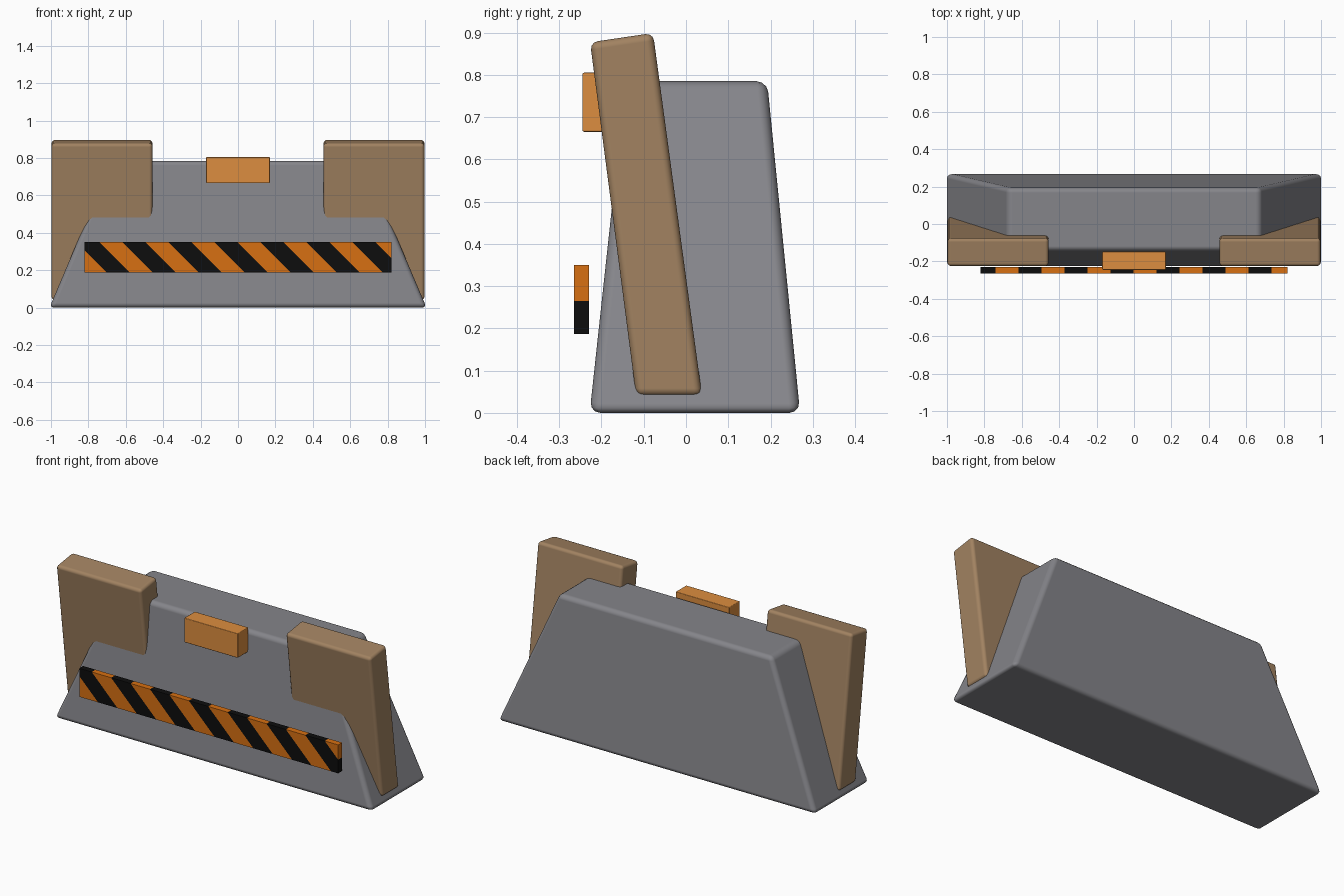
import bpy
import bmesh
import math
from mathutils import Vector

cube = bpy.data.objects.get("Cube")
if cube:
    bpy.data.objects.remove(cube, do_unlink=True)


def material(name, rgb):
    mat = bpy.data.materials.new(name)
    mat.use_nodes = True
    color = (*rgb, 1.0)
    mat.diffuse_color = color
    mat.node_tree.nodes["Principled BSDF"].inputs["Base Color"].default_value = color
    return mat


concrete = material("concrete grey", (0.235, 0.235, 0.255))
wood = material("board brown", (0.36, 0.225, 0.12))
amber = material("lamp amber", (0.72, 0.27, 0.05))
orange = material("stripe orange", (0.68, 0.16, 0.006))
black = material("stripe black", (0.004, 0.004, 0.004))


def finish(name, bm, mats, bevel=0.0, segments=3):
    """Turn a bmesh into an object with rounded edges."""
    bmesh.ops.recalc_face_normals(bm, faces=bm.faces)
    mesh = bpy.data.meshes.new(name)
    bm.to_mesh(mesh)
    bm.free()
    obj = bpy.data.objects.new(name, mesh)
    bpy.context.collection.objects.link(obj)
    for mat in mats:
        mesh.materials.append(mat)
    if bevel:
        mod = obj.modifiers.new("rounded edges", "BEVEL")
        mod.width = bevel
        mod.segments = segments
        mod.limit_method = "ANGLE"
        mod.harden_normals = True
        bpy.ops.object.select_all(action="DESELECT")
        obj.select_set(True)
        bpy.context.view_layer.objects.active = obj
        bpy.ops.object.shade_smooth_by_angle(angle=math.radians(40))
    return obj


def loft(rings):
    """Closed solid between two matching rings of points."""
    bm = bmesh.new()
    a, b = [[bm.verts.new(p) for p in ring] for ring in rings]
    bm.faces.new(a)
    bm.faces.new(b)
    for i in range(len(a)):
        j = (i + 1) % len(a)
        bm.faces.new((a[i], a[j], b[j], b[i]))
    return bm


def rectangle(x, y0, y1, z):
    return [(-x, y0, z), (x, y0, z), (x, y1, z), (-x, y1, z)]


# Tapered barrier body
finish("barrier_body", loft([rectangle(1.008, -0.228, 0.27, 0.0),
                             rectangle(0.675, -0.143, 0.192, 0.785)]),
       [concrete], 0.025)

# Leaning boards at both ends
profile = [(-0.118, 0.04), (0.038, 0.04), (-0.078, 0.899), (-0.227, 0.877)]
for side, sign in (("left", 1), ("right", -1)):
    rings = [[(sign * x, y, z) for y, z in profile] for x in (0.457, 0.997)]
    finish(side + "_board", loft(rings), [wood], 0.018)

# Lamp block at the top of the front
finish("lamp_block", loft([rectangle(0.17, -0.245, -0.148, 0.665),
                           rectangle(0.17, -0.245, -0.148, 0.805)]),
       [amber], 0.004, 2)

# Hazard strip, cut along slanting lines and coloured in alternation
bm = loft([rectangle(0.82, -0.265, -0.23, 0.187),
           rectangle(0.82, -0.265, -0.23, 0.35)])
half, start = 0.123, 1.085
slant = Vector((1, 0, 1))
for i in range(-15, 2):
    bmesh.ops.bisect_plane(bm, geom=bm.verts[:] + bm.edges[:] + bm.faces[:],
                           plane_co=(start + i * half, 0, 0), plane_no=slant)
for face in bm.faces:
    band = math.floor((face.calc_center_median().dot(slant) - start) / half)
    face.material_index = band % 2
finish("hazard_strip", bm, [orange, black])
